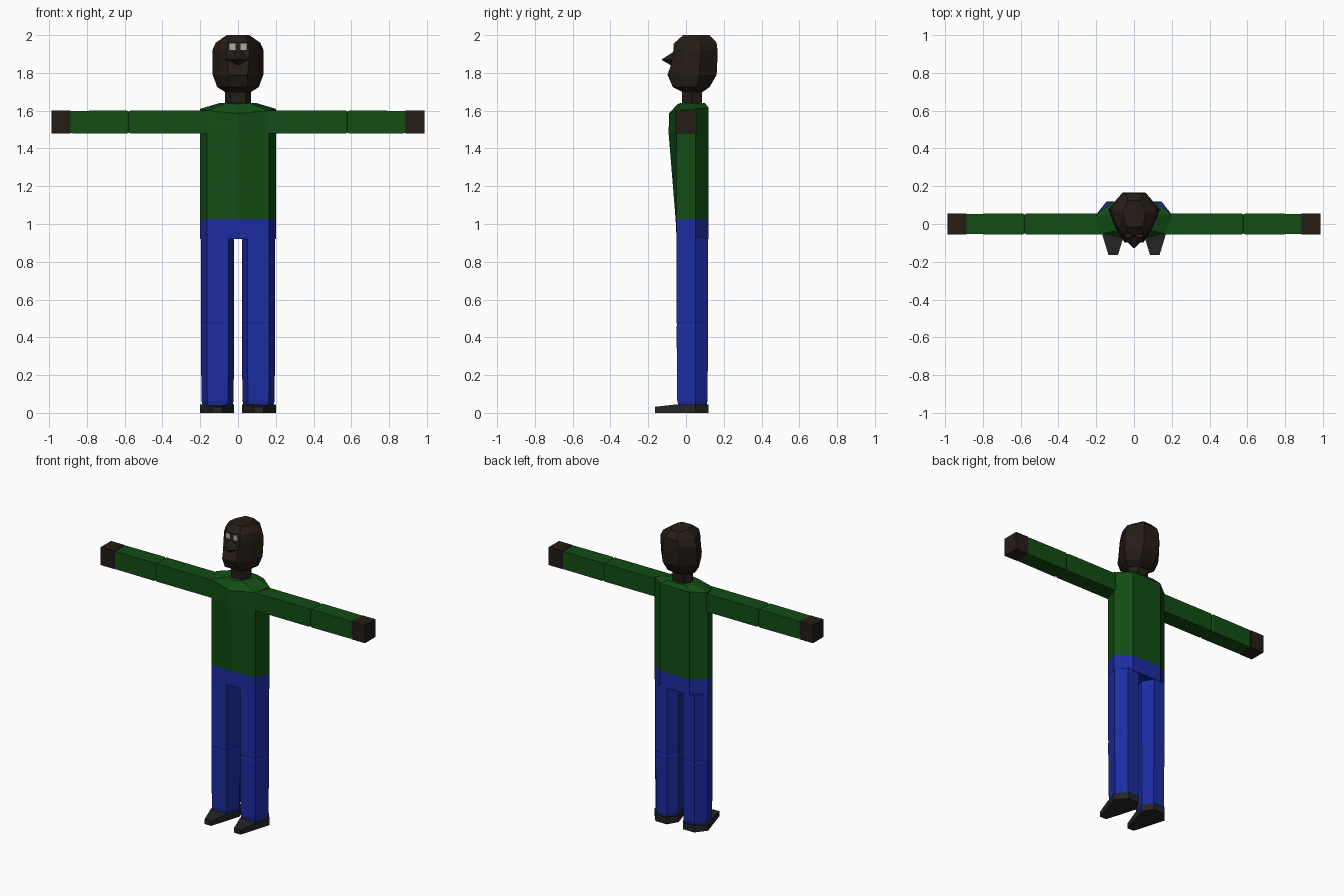
import bpy, bmesh


def material(name, rgb):
    m = bpy.data.materials.new(name)
    m.diffuse_color = (*rgb, 1)
    return m


GREEN = material("shirt_green", (0.006, 0.075, 0.007))
BLUE = material("trouser_blue", (0.012, 0.025, 0.36))
SKIN = material("skin_brown", (0.019, 0.012, 0.008))
DARK = material("shoe_dark", (0.019, 0.019, 0.019))
PALE = material("eye_grey", (0.4, 0.4, 0.4))


def loft(name, rings, mat):
    """Flat-shaded closed skin through rings of equal point count."""
    bm = bmesh.new()
    loops = [[bm.verts.new(p) for p in r] for r in rings]
    n = len(rings[0])
    for a, b in zip(loops, loops[1:]):
        for i in range(n):
            j = (i + 1) % n
            bm.faces.new((a[i], a[j], b[j], b[i]))
    bm.faces.new(loops[0][::-1])
    bm.faces.new(loops[-1])
    bmesh.ops.recalc_face_normals(bm, faces=bm.faces)
    me = bpy.data.meshes.new(name)
    bm.to_mesh(me)
    bm.free()
    me.materials.append(mat)
    ob = bpy.data.objects.new(name, me)
    bpy.context.collection.objects.link(ob)
    return ob


def mirrored(half):
    """Complete a ring given its right half, front to back."""
    return half + [(-x, y, z) for x, y, z in reversed(half) if x > 0]


def outline(points, z, s=1.0, c=(0, 0)):
    return [(c[0] + (x - c[0]) * s, c[1] + (y - c[1]) * s, z) for x, y in points]


# Torso with a slightly protruding chest and sloping shoulders
def body(z, front):
    return mirrored([(0, front, z), (0.165, -0.05, z), (0.2, 0.05, z), (0.11, 0.12, z)])


loft("torso", [
    body(1.025, -0.055),
    body(1.48, -0.092),
    mirrored([(0, -0.09, 1.585), (0.165, -0.05, 1.6), (0.2, 0.05, 1.61), (0.11, 0.12, 1.615)]),
    mirrored([(0, -0.045, 1.635), (0.06, -0.03, 1.64), (0.1, 0.05, 1.64), (0.07, 0.1, 1.64)]),
], GREEN)

# Hips
loft("hips", [body(0.92, -0.05), body(1.025, -0.055)], BLUE)

# Neck
neck = [(-0.04, -0.02), (0.04, -0.02), (0.07, 0.03), (0.04, 0.085), (-0.04, 0.085), (-0.07, 0.03)]
loft("neck", [outline(neck, 1.6), outline(neck, 1.74)], SKIN)

# Head: (z, front y, front half width, side half width, side y, back half width, back y)
levels = [
    (1.70, -0.02, 0.035, 0.07, 0.05, 0.03, 0.09),
    (1.725, -0.07, 0.05, 0.11, 0.06, 0.05, 0.125),
    (1.79, -0.098, 0.05, 0.134, 0.07, 0.06, 0.162),
    (1.835, -0.082, 0.055, 0.135, 0.075, 0.06, 0.165),
    (1.92, -0.066, 0.06, 0.136, 0.08, 0.06, 0.167),
    (1.96, -0.06, 0.055, 0.118, 0.075, 0.05, 0.162),
    (2.0, -0.015, 0.035, 0.06, 0.06, 0.03, 0.125),
]
loft("head", [mirrored([(fw, f, z), ((fw + sw) / 2 + 0.005, (f + sy) / 2 - 0.01, z),
                        (sw, sy, z), (bw, b, z)])
              for z, f, fw, sw, sy, bw, b in levels], SKIN)

# Nose: broad wedge
loft("nose", [
    [(-0.025, -0.06, 1.915), (0.025, -0.06, 1.915), (0.07, -0.06, 1.87), (0, -0.07, 1.835), (-0.07, -0.06, 1.87)],
    [(-0.003, -0.128, 1.872), (0.003, -0.128, 1.872), (0.004, -0.128, 1.87), (0, -0.128, 1.868), (-0.004, -0.128, 1.87)],
], SKIN)


# Limb rings: small chamfer at each end of a straight segment
def arm_ring(x, r):
    return [(x, -r, 1.54 - r * 1.1), (x, r, 1.54 - r * 1.1), (x, r, 1.54 + r * 1.1), (x, -r, 1.54 + r * 1.1)]


leg = [(0.05, -0.05), (0.165, -0.05), (0.197, 0.05), (0.145, 0.117), (0.06, 0.117), (0.02, 0.05)]
mid = (0.108, 0.04)

for side, s in (("right", 1), ("left", -1)):
    def part(name, rings, mat):
        return loft(f"{side}_{name}", [[(s * x, y, z) for x, y, z in r] for r in rings], mat)

    # Arms and hands
    part("upper_arm", [arm_ring(0.15, 0.055), arm_ring(0.57, 0.055), arm_ring(0.58, 0.05)], GREEN)
    part("forearm", [arm_ring(0.578, 0.05), arm_ring(0.588, 0.055), arm_ring(0.88, 0.054), arm_ring(0.895, 0.049)], GREEN)
    part("hand", [arm_ring(0.888, 0.055), arm_ring(0.988, 0.055)], SKIN)

    # Legs
    part("thigh", [outline(leg, 0.465, 0.97, mid), outline(leg, 0.48, 1, mid), outline(leg, 0.925, 1, mid)], BLUE)
    part("shin", [outline(leg, 0.04, 0.9, mid), outline(leg, 0.065, 0.96, mid),
                  outline(leg, 0.455, 1, mid), outline(leg, 0.47, 0.97, mid)], BLUE)

    # Shoes with a pointed, lower toe
    sole = [(0.085, -0.165), (0.135, -0.165), (0.17, -0.05), (0.2, 0.05),
            (0.145, 0.12), (0.06, 0.12), (0.02, 0.05), (0.05, -0.05)]
    part("shoe", [outline(sole, 0), [(x, y, 0.032 if y < -0.1 else 0.045) for x, y in sole]], DARK)

    # Eyes
    part("eye", [[(x, y, z) for x, z in ((0.014, 1.922), (0.044, 1.922), (0.044, 1.955), (0.014, 1.955))]
                 for y in (-0.067, -0.05)], PALE)
